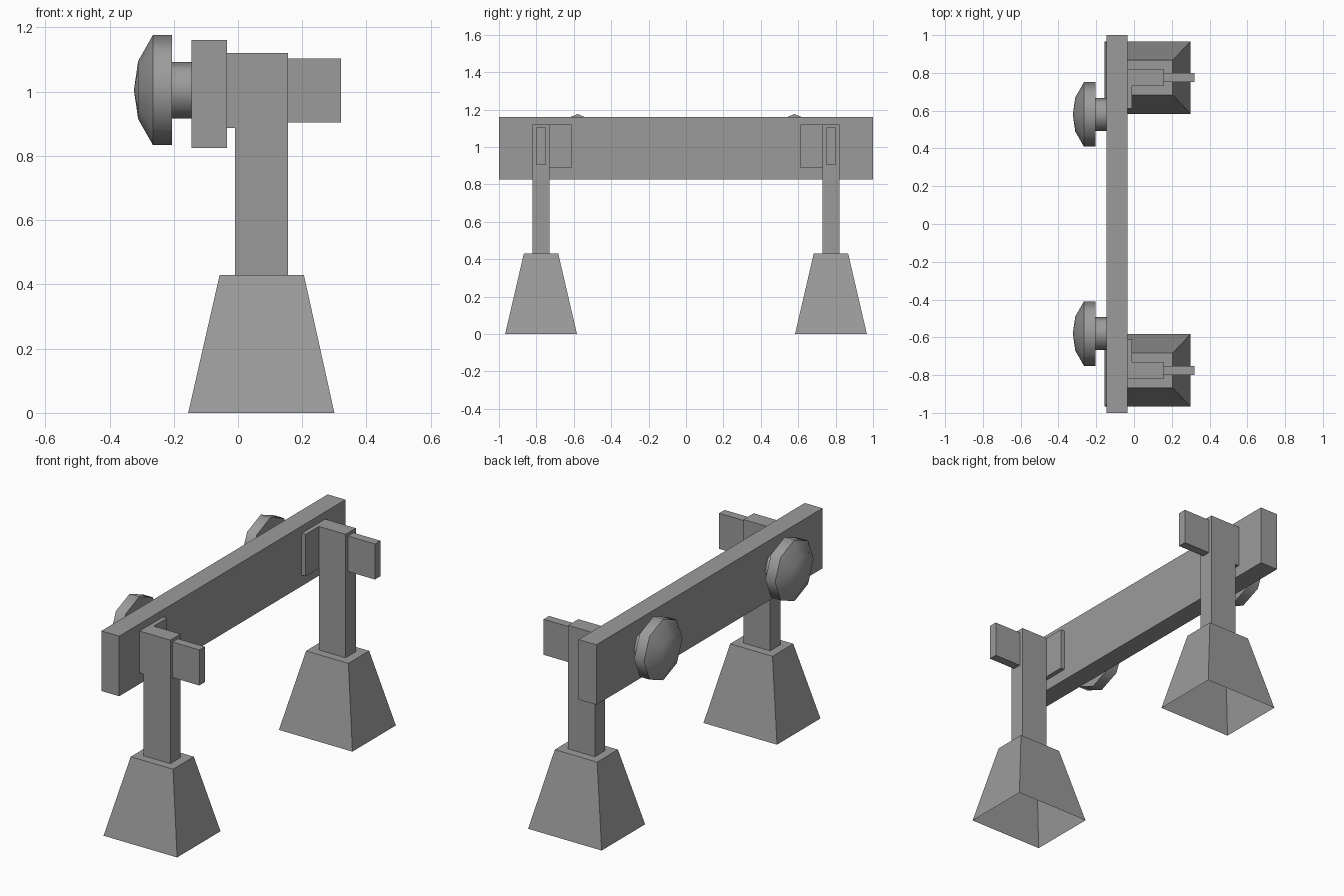
import bpy
import bmesh
from math import cos, sin, pi, radians

cube = bpy.data.objects.get("Cube")
if cube:
    bpy.data.objects.remove(cube, do_unlink=True)

# Single plain grey finish
GREY = (0.33, 0.33, 0.33, 1)
grey = bpy.data.materials.new("plain grey")
grey.use_nodes = True
grey.diffuse_color = GREY
grey.node_tree.nodes["Principled BSDF"].inputs["Base Color"].default_value = GREY


def finish(name, bm):
    bmesh.ops.recalc_face_normals(bm, faces=bm.faces)
    mesh = bpy.data.meshes.new(name)
    bm.to_mesh(mesh)
    bm.free()
    mesh.materials.append(grey)
    obj = bpy.data.objects.new(name, mesh)
    bpy.context.collection.objects.link(obj)
    return obj


def box(name, x, y, z):
    bm = bmesh.new()
    bmesh.ops.create_cube(bm, size=1)
    for v in bm.verts:
        v.co = [r[0] if c < 0 else r[1] for c, r in zip(v.co, (x, y, z))]
    return finish(name, bm)


def span(side, near, far):
    """Range along y on the given side of the centre."""
    return sorted((side * near, side * far))


def footing(name, side):
    """Tapered block, hollow from below."""
    bm = bmesh.new()
    bmesh.ops.create_cube(bm, size=1)
    low = ((-0.155, 0.30), span(side, 0.583, 0.967), (0, 0))
    high = ((-0.057, 0.205), span(side, 0.683, 0.867), (0.43, 0.43))
    bottom = [f for f in bm.faces if f.normal.z < -0.5]
    for v in bm.verts:
        ranges = high if v.co.z > 0 else low
        v.co = [r[0] if c < 0 else r[1] for c, r in zip(v.co, ranges)]
    bmesh.ops.delete(bm, geom=bottom, context="FACES_ONLY")
    return finish(name, bm)


def buffer(name, y, z, sides=8):
    """Domed head on a short neck, turned around the x axis."""
    profile = [(-0.145, 0.088), (-0.205, 0.088), (-0.205, 0.171),
               (-0.265, 0.171), (-0.311, 0.09)]
    bm = bmesh.new()
    rings = [[bm.verts.new((x, y + r * cos(2 * pi * i / sides),
                            z + r * sin(2 * pi * i / sides)))
              for i in range(sides)] for x, r in profile]
    tip = bm.verts.new((-0.324, y, z))
    for a, b in zip(rings, rings[1:]):
        for i in range(sides):
            j = (i + 1) % sides
            bm.faces.new((a[i], a[j], b[j], b[i]))
    for i in range(sides):
        bm.faces.new((rings[-1][i], rings[-1][(i + 1) % sides], tip))
    bm.faces.new(rings[0])
    obj = finish(name, bm)
    bpy.ops.object.select_all(action="DESELECT")
    obj.select_set(True)
    bpy.context.view_layer.objects.active = obj
    bpy.ops.object.shade_smooth_by_angle(angle=radians(50))
    return obj


# Cross beam
box("cross_beam", (-0.145, -0.035), (-1, 1), (0.825, 1.161))

# Front and back supports with their buffers
for label, side in (("front", -1), ("back", 1)):
    footing(label + "_footing", side)
    box(label + "_post", (-0.01, 0.155), span(side, 0.73, 0.82), (0.43, 1.121))
    box(label + "_mounting_plate", (-0.035, -0.01), span(side, 0.612, 0.82), (0.887, 1.121))
    box(label + "_rear_arm", (0.155, 0.321), span(side, 0.752, 0.8), (0.904, 1.103))
    buffer(label + "_buffer", side * 0.58, 1.005)
